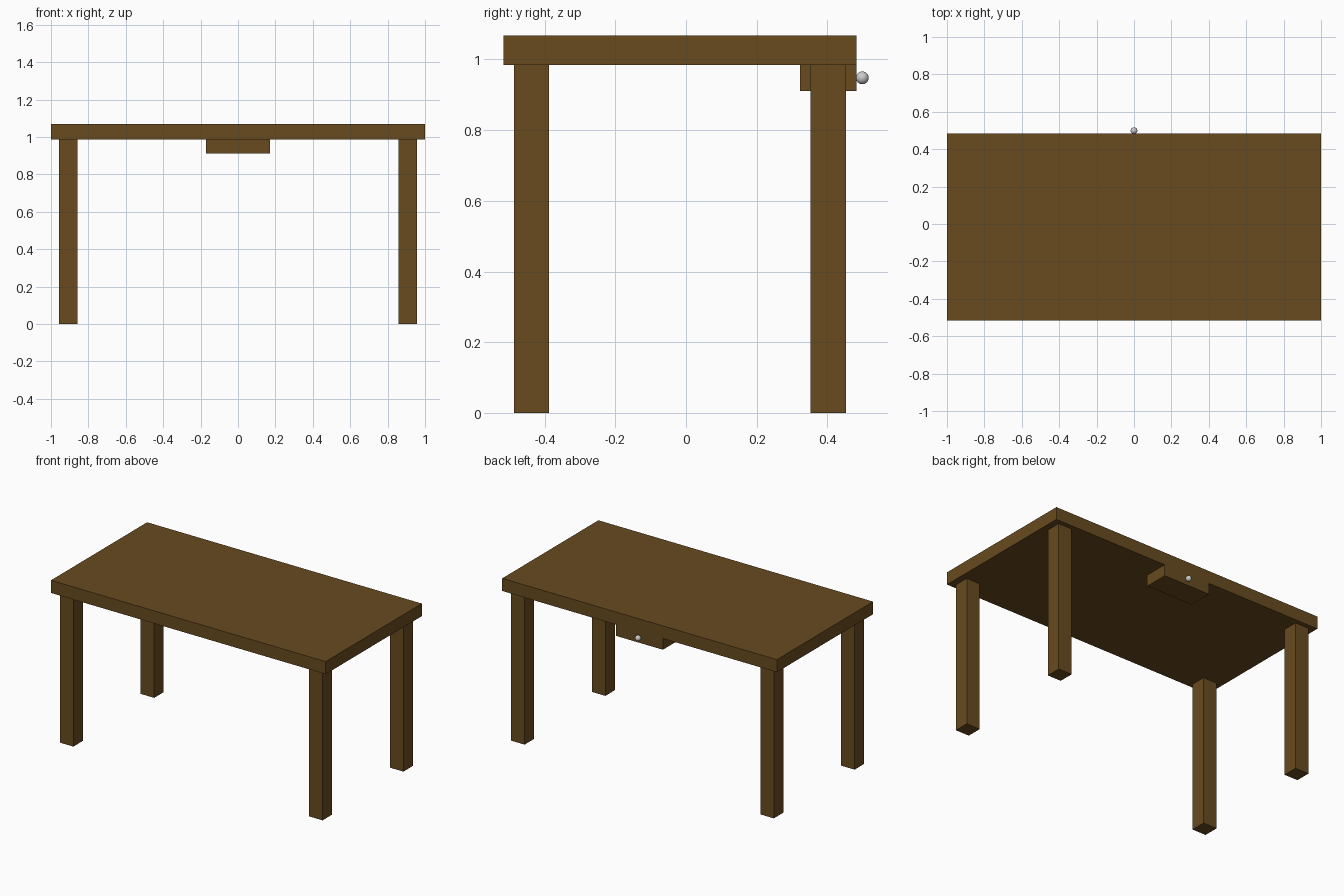
import bpy

if "Cube" in bpy.data.objects:
    bpy.data.objects.remove(bpy.data.objects["Cube"])

wood = bpy.data.materials.new("brown_wood")
wood.diffuse_color = (0.14, 0.07, 0.014, 1)
wood.use_nodes = True
wood.node_tree.nodes["Principled BSDF"].inputs["Base Color"].default_value = wood.diffuse_color


def box(name, x, y, z):
    """Wooden box from (min, max) ranges on each axis."""
    ranges = (x, y, z)
    bpy.ops.mesh.primitive_cube_add(size=1, location=[(a + b) / 2 for a, b in ranges])
    obj = bpy.context.object
    obj.name = name
    obj.scale = [b - a for a, b in ranges]
    bpy.ops.object.transform_apply(location=False, rotation=False, scale=True)
    obj.data.materials.append(wood)
    return obj


UNDERSIDE = 0.985

# Table top
box("table_top", (-1, 1), (-0.517, 0.483), (UNDERSIDE, 1.068))

# Four square legs
for depth, y in (("front", (-0.487, -0.387)), ("back", (0.353, 0.453))):
    for side, x in (("left", (-0.957, -0.858)), ("right", (0.858, 0.957))):
        box(f"{depth}_{side}_leg", x, y, (0, UNDERSIDE))

# Drawer under the back edge, flush with the table top
box("drawer", (-0.17, 0.17), (0.323, 0.483), (0.911, UNDERSIDE))

# Round grey drawer knob
bpy.ops.mesh.primitive_uv_sphere_add(segments=32, ring_count=16, radius=0.018,
                                     location=(0, 0.499, 0.948))
knob = bpy.context.object
knob.name = "drawer_knob"
bpy.ops.object.shade_smooth()
